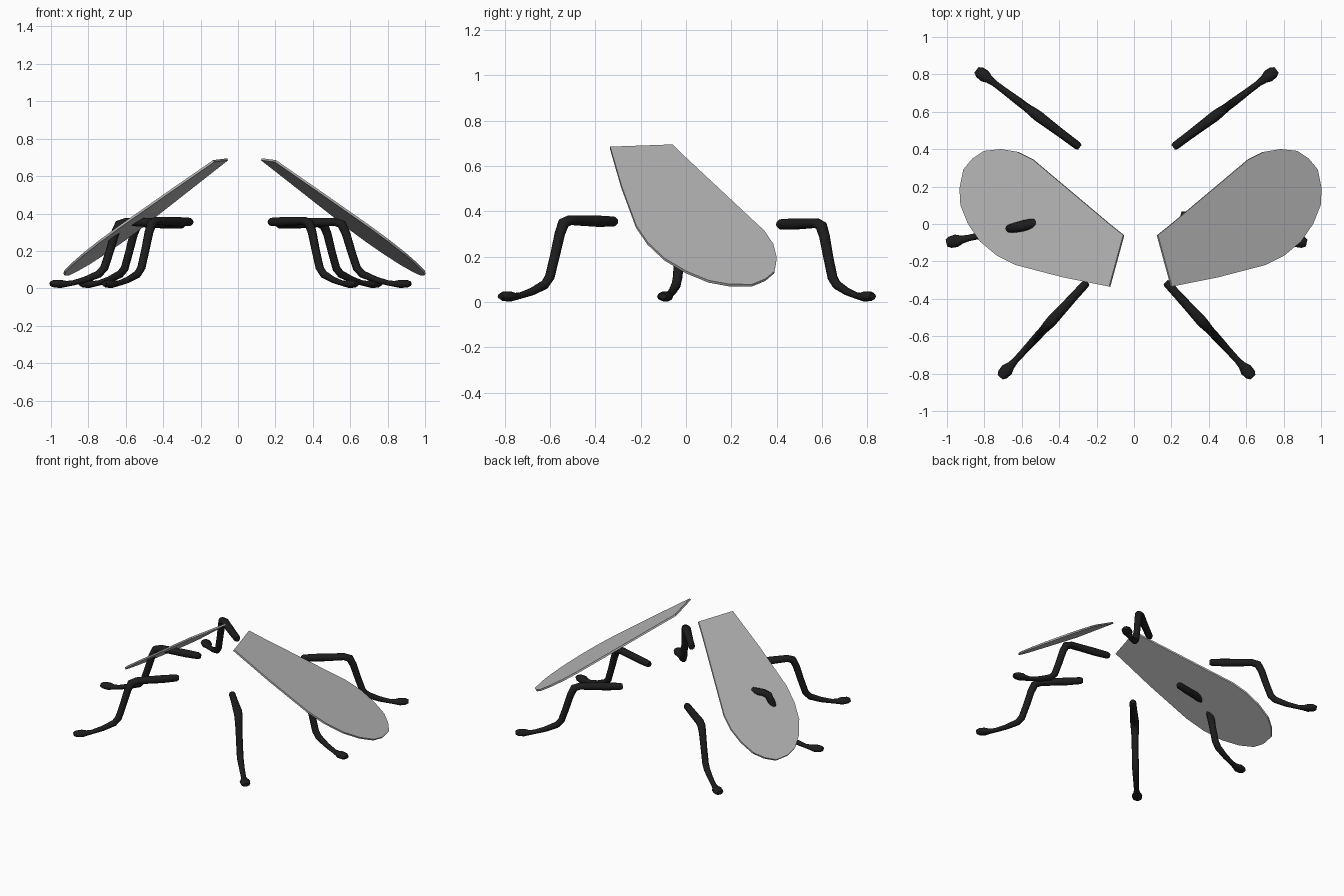
import bpy, bmesh, math
from mathutils import Vector

if "Cube" in bpy.data.objects:
    bpy.data.objects.remove(bpy.data.objects["Cube"])


def make_material(name, value, rough):
    mat = bpy.data.materials.new(name)
    mat.use_nodes = True
    colour = (value, value, value, 1)
    mat.diffuse_color = colour
    node = mat.node_tree.nodes["Principled BSDF"]
    node.inputs["Base Color"].default_value = colour
    node.inputs["Roughness"].default_value = rough
    return mat


black = make_material("leg black", 0.012, 0.6)
grey = make_material("wing grey", 0.48, 0.6)


def finish(bm, name, mat):
    bmesh.ops.recalc_face_normals(bm, faces=bm.faces)
    mesh = bpy.data.meshes.new(name)
    bm.to_mesh(mesh)
    bm.free()
    mesh.materials.append(mat)
    obj = bpy.data.objects.new(name, mesh)
    bpy.context.collection.objects.link(obj)
    return obj


# Leg profile: distance outward, height, half thickness, half width
LEG = [
    (0.00, 0.355, 0.016, 0.016), (0.015, 0.355, 0.023, 0.022),
    (0.10, 0.356, 0.026, 0.023), (0.20, 0.359, 0.024, 0.026),
    (0.275, 0.361, 0.022, 0.029), (0.312, 0.348, 0.025, 0.027),
    (0.335, 0.300, 0.023, 0.024), (0.365, 0.200, 0.022, 0.022),
    (0.395, 0.110, 0.022, 0.022), (0.425, 0.076, 0.021, 0.021),
    (0.50, 0.046, 0.017, 0.018), (0.57, 0.028, 0.014, 0.017),
    (0.605, 0.024, 0.017, 0.022), (0.635, 0.024, 0.023, 0.034),
    (0.670, 0.025, 0.021, 0.031), (0.69, 0.025, 0.012, 0.018),
]
SIDES = 10
LEG_CENTRE = -0.04
WING_CENTRE = 0.035


def make_leg(name, start, heading, lift):
    """Sweep an oval section along the bent leg, out along the heading."""
    bm = bmesh.new()
    out = Vector((*heading, 0)).normalized()
    across = Vector((-out.y, out.x, 0))
    path = [Vector((*start, 0)) + out * s + Vector((0, 0, z * (lift if z > 0.1 else 1)))
            for s, z, _, _ in LEG]
    rings = []
    for i, (_, _, thick, wide) in enumerate(LEG):
        tangent = path[min(i + 1, len(path) - 1)] - path[max(i - 1, 0)]
        normal = across.cross(tangent).normalized()
        ring = []
        for k in range(SIDES):
            a = math.tau * k / SIDES
            ring.append(bm.verts.new(
                path[i] + across * wide * math.cos(a) + normal * thick * math.sin(a)))
        rings.append(ring)
    for r0, r1 in zip(rings, rings[1:]):
        for k in range(SIDES):
            j = (k + 1) % SIDES
            bm.faces.new((r0[k], r0[j], r1[j], r1[k]))
    bm.faces.new(rings[0])
    bm.faces.new(rings[-1])
    return finish(bm, name, black)


# Three legs on each side, reflected about the body line
legs = []
for row, start, heading, lift in (
        ("front", (-0.25, -0.31), (-0.675, -0.738), 1.0),
        ("middle", (-0.33, 0.05), (-0.975, -0.22), 0.985),
        ("back", (-0.29, 0.41), (-0.80, 0.60), 0.965)):
    legs.append(make_leg(row + "_leg_right", start, heading, lift))
    legs.append(make_leg(row + "_leg_left", (2 * LEG_CENTRE - start[0], start[1]),
                         (-heading[0], heading[1]), lift))

bpy.ops.object.select_all(action="DESELECT")
for leg in legs:
    leg.select_set(True)
bpy.context.view_layer.objects.active = legs[0]
bpy.ops.object.shade_smooth_by_angle(angle=math.radians(50))

# Wing outline seen from above, laid on a sloping plane
WING = [
    (-0.055, -0.06), (-0.13, -0.335), (-0.38, -0.285), (-0.63, -0.22),
    (-0.73, -0.17), (-0.82, -0.095), (-0.885, 0.00), (-0.925, 0.10),
    (-0.93, 0.19), (-0.91, 0.29), (-0.86, 0.35), (-0.80, 0.39),
    (-0.71, 0.40), (-0.62, 0.385), (-0.54, 0.345), (-0.13, 0.00),
]
THICK = 0.012


def make_wing(name, mirror):
    bm = bmesh.new()
    verts = []
    for x, y in WING:
        z = 0.718 + 0.663 * x - 0.145 * y
        verts.append(bm.verts.new((2 * WING_CENTRE - x if mirror else x, y, z)))
    face = bm.faces.new(verts)
    face.normal_update()
    normal = face.normal.copy()
    bmesh.ops.translate(bm, verts=verts, vec=-normal * THICK / 2)
    top = bmesh.ops.extrude_face_region(bm, geom=[face], use_keep_orig=True)
    moved = [v for v in top["geom"] if isinstance(v, bmesh.types.BMVert)]
    bmesh.ops.translate(bm, verts=moved, vec=normal * THICK)
    finish(bm, name, grey)


make_wing("wing_right", False)
make_wing("wing_left", True)
